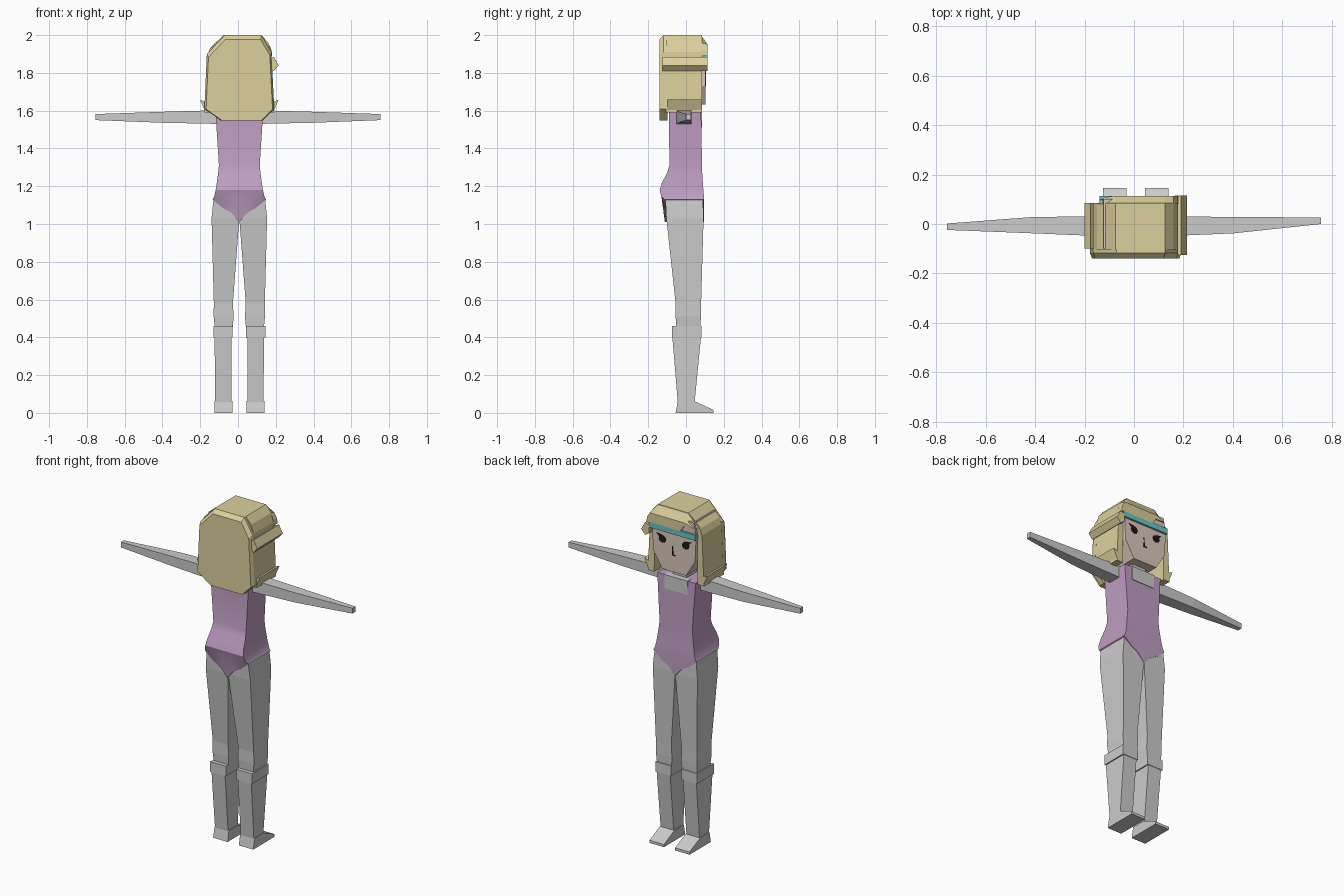
import bpy, bmesh, math

if "Cube" in bpy.data.objects:
    bpy.data.objects.remove(bpy.data.objects["Cube"])

C = 0.007  # body centre line


def material(name, rgb):
    m = bpy.data.materials.new(name)
    m.diffuse_color = (*rgb, 1)
    m.use_nodes = True
    m.node_tree.nodes["Principled BSDF"].inputs["Base Color"].default_value = m.diffuse_color
    return m


HAIR = material("hair_blond", (0.72, 0.63, 0.34))
PURPLE = material("leotard_purple", (0.52, 0.34, 0.54))
SKIN = material("face_skin", (0.72, 0.58, 0.50))
TEAL = material("band_teal", (0.15, 0.56, 0.56))
BLACK = material("features_black", (0.01, 0.01, 0.01))


def loft(name, rings, mat=None, mirror=False, cap=True):
    """Skin a list of equal-length vertex rings and cap both ends."""
    bm = bmesh.new()
    vr = [[bm.verts.new(p) for p in r] for r in rings]
    n = len(rings[0])
    for a, b in zip(vr, vr[1:]):
        for i in range(n):
            j = (i + 1) % n
            bm.faces.new((a[i], a[j], b[j], b[i]))
    bm.faces.new(vr[0])
    if cap:
        bm.faces.new(vr[-1])
    else:  # strip between front and back columns
        r = vr[-1]
        for i in range(n // 2 - 1):
            bm.faces.new((r[i], r[i + 1], r[n - 2 - i], r[n - 1 - i]))
    bmesh.ops.recalc_face_normals(bm, faces=bm.faces)
    me = bpy.data.meshes.new(name)
    bm.to_mesh(me)
    bm.free()
    ob = bpy.data.objects.new(name, me)
    bpy.context.collection.objects.link(ob)
    if mat:
        me.materials.append(mat)
    if mirror:
        ob.location.x = C
        ob.modifiers.new("mirror", 'MIRROR')
    return ob


def prism(name, prof, y0, y1, mat=None, mirror=False):
    return loft(name, [[(x, y, z) for x, z in prof] for y in (y0, y1)], mat, mirror)


def rect(x0, x1, y0, y1, z):
    return [(x0, y0, z), (x1, y0, z), (x1, y1, z), (x0, y1, z)]


def block(name, x0, x1, y0, y1, z0, z1, mat=None, mirror=False):
    return loft(name, [rect(x0, x1, y0, y1, z0), rect(x0, x1, y0, y1, z1)], mat, mirror)


# Torso: half width, back y, front y at each height, high-cut lower edge
cols = (-1, -0.62, -0.3, 0, 0.3, 0.62, 1)
hem = (1.13, 1.085, 1.06, 1.01, 1.06, 1.085, 1.13)


def torso_ring(hw, yb, yf, zs):
    front = [(C + c * hw, yf, z) for c, z in zip(cols, zs)]
    back = [(C + c * hw, yb, z) for c, z in zip(cols, zs)]
    return front + back[::-1]


sections = [(1.59, .126, -.09, .08), (1.31, .108, -.088, .085), (1.27, .112, -.1, .086),
            (1.22, .119, -.127, .089), (1.18, .125, -.14, .092), (1.145, .133, -.13, .095)]
rings = [torso_ring(hw, yb, yf, [z] * 7) for z, hw, yb, yf in sections]
rings.append(torso_ring(.142, -.112, .095, hem))
torso = loft("leotard_torso", rings, PURPLE, cap=False)
bpy.context.view_layer.objects.active = torso
torso.select_set(True)
bpy.ops.object.shade_smooth_by_angle(angle=math.radians(32))

# Neck and neckline
block("neck", C - .045, C + .045, -.045, .05, 1.56, 1.67)
block("neckline", C - .075, C + .075, .05, .085, 1.51, 1.592)

# Arms
for side, y0, y1 in ((-1, -.024, .002), (1, .0, .026)):
    def arm(x, ya, yb, za, zb):
        return [(side * x, ya, za), (side * x, yb, za), (side * x, yb, zb), (side * x, ya, zb)]
    loft("arm", [arm(.11, -.05, .03, 1.53, 1.602), arm(.4, -.038, .029, 1.536, 1.594),
                 arm(.755, y0, y1, 1.55, 1.582)])

# Legs, boots, cuffs and feet (mirrored)
loft("leg", [rect(0, .137, -.109, .09, 1.13), rect(0, .147, -.104, .093, 1.03),
             rect(.034, .135, -.055, .08, .58), rect(.03, .136, -.055, .079, .51),
             rect(.037, .128, -.05, .075, .43)], mirror=True)
block("boot_cuff", .035, .138, -.075, .082, .4, .46, mirror=True)
loft("boot", [rect(.042, .131, -.073, .08, .41), rect(.042, .128, -.043, .045, .05)], mirror=True)
foot = [(-.055, 0), (.145, 0), (.145, .016), (.045, .062), (-.043, .062)]
loft("foot", [[(x, y, z) for y, z in foot] for x in (.037, .132)], mirror=True)

# Head with tapered chin
loft("head", [[(C + s * w, y, z) for s, w, z in
               ((-1, .13, 1.96), (-1, .145, 1.88), (-1, .138, 1.73), (-1, .078, 1.632),
                (1, .078, 1.632), (1, .138, 1.73), (1, .145, 1.88), (1, .13, 1.96))]
              for y in (-.1, .102)], SKIN)

# Face features
for s in (-1, 1):
    eye = [(C + s * .077 + .024 * math.cos(a * math.pi / 4), 1.81 + .022 * math.sin(a * math.pi / 4))
           for a in range(8)]
    prism("eye", eye, .1, .105, BLACK)
    prism("eyelash", [(C + s * .08, 1.834), (C + s * .115, 1.838), (C + s * .09, 1.815)],
          .1, .105, BLACK)
prism("nose_line", [(.014, 1.785), (.019, 1.785), (.012, 1.755), (.012, 1.735), (-.003, 1.735),
                    (-.003, 1.729), (.017, 1.729), (.017, 1.755)], .1, .105, BLACK)
block("headband", -.14, .165, .09, .114, 1.862, 1.895, TEAL)

# Hair: shell over the head, back panel, fringe, side lock, flicked ends
outer = [(-.178, 1.59), (-.165, 1.89), (-.15, 1.925), (-.075, 2.0), (.125, 2.0), (.16, 1.96),
         (.177, 1.91), (.192, 1.59)]
inner = [(.15, 1.59), (.148, 1.9), (.12, 1.95), (-.105, 1.95), (-.134, 1.9), (-.136, 1.59)]
prism("hair_shell", outer + inner, -.105, .085, HAIR)

panel = [(-.178, 1.61), (-.165, 1.9), (-.07, 2.0), (.125, 2.0), (.177, 1.91), (.192, 1.61),
         (.13, 1.548), (-.09, 1.548)]
small = [(C + (x - C) * .95, 1.56 + (z - 1.56) * .95 if z > 1.56 else z) for x, z in panel]
loft("hair_back", [[(x, -.098, z) for x, z in panel], [(x, -.118, z) for x, z in panel],
                   [(x, -.14, z) for x, z in small]], HAIR)

fringe = [(.18, 1.89), (-.04, 1.893), (-.095, 1.93), (-.15, 1.93), (-.075, 2.0), (.125, 2.0),
          (.16, 1.96), (.178, 1.92)]
loft("hair_fringe", [[(x, .08, z) for x, z in fringe],
                     [(x, .114, min(z, 1.95)) if x > -.08 else (x + .03, .108, z) for x, z in fringe]],
     HAIR)
prism("hair_side_lock", [(.165, 1.875), (.19, 1.885), (.215, 1.84), (.19, 1.81), (.165, 1.825)],
      -.125, .115, HAIR)
prism("hair_flick", [(.165, 1.66), (.178, 1.645), (.208, 1.658), (.178, 1.59), (.145, 1.59)],
      -.1, .085, HAIR, mirror=True)
